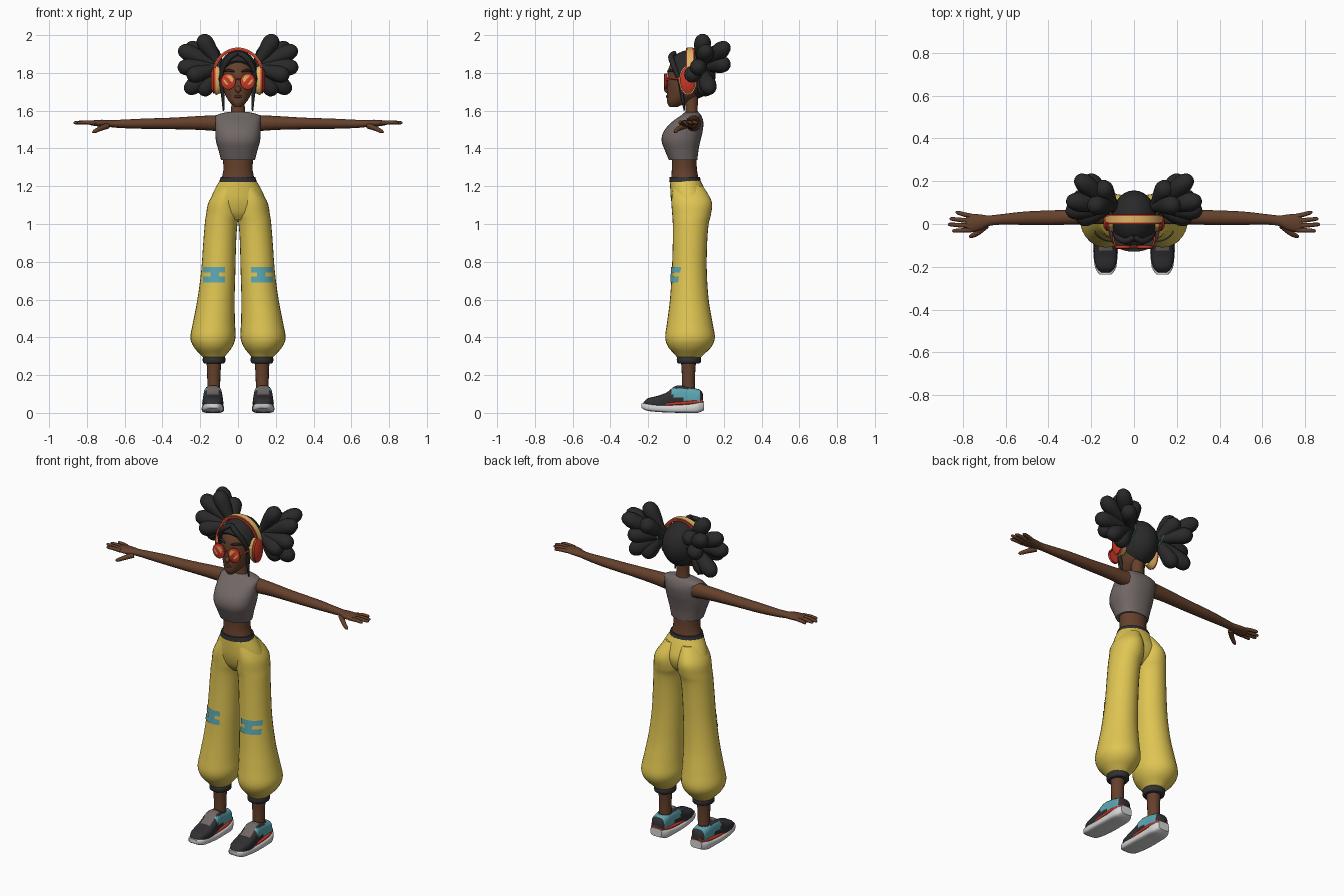
import bpy, bmesh, math
from mathutils import Vector

if "Cube" in bpy.data.objects:
    bpy.data.objects.remove(bpy.data.objects["Cube"])


def material(name, *rgb):
    m = bpy.data.materials.new(name)
    m.diffuse_color = (*rgb, 1)
    m.use_nodes = True
    m.node_tree.nodes["Principled BSDF"].inputs["Base Color"].default_value = m.diffuse_color
    return m


SKIN = material("brown skin", .13, .052, .025)
LIP = material("dark lip", .07, .02, .014)
HAIR = material("black hair", .022, .022, .022)
YELLOW = material("yellow cloth", .74, .56, .085)
GREY = material("grey cloth", .165, .137, .13)
DARK = material("charcoal cloth", .03, .03, .034)
TEAL = material("teal", .11, .39, .45)
RED = material("red", .6, .04, .02)
GOLD = material("gold", .75, .46, .13)
WHITE = material("white rubber", .66, .66, .66)


def finish(name, bm, mats, rule=None, mirror=False):
    """Turn a bmesh into an object, optionally mirrored across x."""
    if not isinstance(mats, (list, tuple)):
        mats = [mats]
    bmesh.ops.recalc_face_normals(bm, faces=bm.faces)
    for f in bm.faces:
        f.smooth = True
        if rule:
            f.material_index = rule(f.calc_center_median())
    me = bpy.data.meshes.new(name)
    bm.to_mesh(me)
    bm.free()
    for m in mats:
        me.materials.append(m)
    ob = bpy.data.objects.new(name, me)
    bpy.context.collection.objects.link(ob)
    if mirror:
        ob.modifiers.new("Mirror", 'MIRROR').use_mirror_merge = False
    return ob


def refine(rows, k=4):
    """Catmull-Rom interpolation of table rows."""
    out = []
    for i in range(len(rows) - 1):
        p0, p1, p2 = rows[max(i - 1, 0)], rows[i], rows[i + 1]
        p3 = rows[min(i + 2, len(rows) - 1)]
        for j in range(k):
            t = j / k
            out.append(tuple(b + .5 * t * (c - a + t * (2 * a - 5 * b + 4 * c - d + t * (3 * (b - c) + d - a)))
                             for a, b, c, d in zip(p0, p1, p2, p3)))
    return out + [tuple(rows[-1])]


def bridge(bm, rings, caps=True):
    vs = [[bm.verts.new(p) for p in r] for r in rings]
    n = len(vs[0])
    for a, b in zip(vs, vs[1:]):
        for i in range(n):
            bm.faces.new((a[i], a[(i + 1) % n], b[(i + 1) % n], b[i]))
    if caps:
        bm.faces.new(vs[0])
        bm.faces.new(vs[-1])


def loft(name, rows, mats, axis='z', n=24, p=1.0, k=4, **kw):
    """Rows are (position on axis, u min, u max, v min, v max)."""
    def power(c):
        return math.copysign(abs(c) ** p, c)
    rings = []
    for t, u0, u1, v0, v1 in refine(rows, k):
        ring = []
        for i in range(n):
            a = math.tau * i / n
            u = (u0 + u1) / 2 + (u1 - u0) / 2 * power(math.cos(a))
            v = (v0 + v1) / 2 + (v1 - v0) / 2 * power(math.sin(a))
            ring.append({'z': (u, v, t), 'x': (t, u, v), 'y': (u, t, v)}[axis])
        rings.append(ring)
    bm = bmesh.new()
    bridge(bm, rings)
    return finish(name, bm, mats, **kw)


def tubes(name, paths, mat, n=10, k=3, mirror=True):
    """Each path is a list of (x, y, z, radius)."""
    bm = bmesh.new()
    for path in paths:
        rows = refine(path, k)
        pts = [Vector(r[:3]) for r in rows]
        rings = []
        for i, c in enumerate(pts):
            d = pts[min(i + 1, len(pts) - 1)] - pts[max(i - 1, 0)]
            q = d.to_track_quat('Z', 'Y')
            rings.append([c + q @ Vector((math.cos(math.tau * j / n), math.sin(math.tau * j / n), 0)) * max(rows[i][3], .001)
                          for j in range(n)])
        bridge(bm, rings)
    return finish(name, bm, mat, mirror=mirror)


def ball(name, c, r, mat, mirror=False, cut=None):
    bm = bmesh.new()
    bmesh.ops.create_uvsphere(bm, u_segments=28, v_segments=18, radius=1)
    for v in bm.verts:
        v.co = Vector(v.co[i] * r[i] + c[i] for i in range(3))
    if cut:
        res = bmesh.ops.bisect_plane(bm, geom=bm.verts[:] + bm.edges[:] + bm.faces[:], plane_co=cut[0], plane_no=cut[1], clear_inner=True)
        bmesh.ops.contextual_create(bm, geom=[e for e in res['geom_cut'] if isinstance(e, bmesh.types.BMEdge)])
    return finish(name, bm, mat, mirror=mirror)


# Trousers: pelvis, two legs, waistband, cuffs
loft("trouser_hips", [(1.24, -.09, .09, -.085, .072), (1.18, -.125, .125, -.083, .1), (1.12, -.148, .148, -.078, .118),
                      (1.06, -.15, .15, -.06, .1), (1.02, -.12, .12, -.03, .06)], YELLOW, n=32)
LEG = [(1.2, .0, .1, -.07, .09), (1.12, -.005, .154, -.077, .136), (1.05, -.008, .169, -.073, .132), (1.0, .003, .176, -.07, .12),
       (.9, .01, .184, -.07, .112), (.75, .014, .195, -.075, .11), (.6, .018, .215, -.085, .12), (.48, .016, .238, -.1, .14),
       (.4, .013, .252, -.11, .153), (.35, .03, .235, -.095, .135), (.31, .06, .2, -.06, .095), (.285, .08, .175, -.04, .07)]
loft("trouser_leg", LEG, YELLOW, n=28, mirror=True)
loft("waistband", [(1.222, -.1, .1, -.089, .079), (1.248, -.092, .092, -.086, .074)], DARK, k=1)
loft("trouser_cuff", [(.262, .076, .178, -.04, .07), (.268, .068, .186, -.048, .078), (.295, .068, .186, -.048, .078),
                      (.305, .08, .175, -.04, .07)], DARK, k=2, mirror=True)

# Knee patches that follow the front of each leg
ROWS = refine(LEG)


def leg_front(x, z):
    for a, b in zip(ROWS, ROWS[1:]):
        if b[0] <= z <= a[0]:
            t = (a[0] - z) / (a[0] - b[0])
            _, x0, x1, y0, y1 = (m + t * (q - m) for m, q in zip(a, b))
            s = (2 * x - x0 - x1) / (x1 - x0)
            return (y0 + y1) / 2 - (y1 - y0) / 2 * math.sqrt(max(0, 1 - s * s)) - .005


bm = bmesh.new()
for xa, xb, za, zb in [(.07, .185, .742, .772), (.07, .185, .69, .722), (.1, .145, .722, .742)]:
    cols = [[bm.verts.new((x, leg_front(x, z), z)) for z in (za, (za + zb) / 2, zb)]
            for x in (xa + (xb - xa) * i / 12 for i in range(13))]
    for a, b in zip(cols, cols[1:]):
        for j in (0, 1):
            bm.faces.new((a[j], b[j], b[j + 1], a[j + 1]))
finish("knee_patch", bm, TEAL, mirror=True)

# Torso and neck
loft("waist", [(1.23, -.09, .09, -.08, .068), (1.29, -.077, .077, -.075, .058), (1.36, -.083, .083, -.075, .055)], SKIN)
loft("crop_top", [(1.338, -.09, .09, -.09, .06), (1.39, -.103, .103, -.112, .066), (1.44, -.117, .117, -.129, .076),
                  (1.49, -.12, .12, -.118, .088), (1.54, -.12, .12, -.075, .092), (1.575, -.116, .116, -.026, .08),
                  (1.592, -.06, .06, -.006, .066)], GREY, n=32, p=.85)
loft("neck", [(1.56, -.05, .05, -.015, .07), (1.6, -.037, .037, -.003, .062), (1.7, -.035, .035, -.01, .065)], SKIN)

# Arms and hands
loft("arm", [(.09, -.002, .08, 1.49, 1.577), (.2, 0, .072, 1.498, 1.572), (.35, -.004, .065, 1.502, 1.563), (.5, -.004, .059, 1.504, 1.558),
             (.62, -.003, .046, 1.508, 1.552), (.68, -.01, .04, 1.513, 1.55), (.72, -.03, .045, 1.515, 1.552),
             (.765, -.038, .048, 1.52, 1.549), (.785, -.034, .046, 1.525, 1.545)], SKIN, axis='x', n=16, mirror=True)
tubes("fingers", [[(.76, y, 1.535, .011), (.5 * (.76 + tx), (y + ty) / 2, 1.538, .0105), (tx - .008, ty, 1.536, .008), (tx, ty, 1.535, .002)]
                  for y, tx, ty in [(.037, .835, .054), (.014, .862, .024), (-.009, .87, -.002), (-.028, .85, -.032)]]
      + [[(.69, -.005, 1.52, .016), (.73, -.04, 1.505, .013), (.76, -.056, 1.49, .01), (.772, -.06, 1.486, .002)]], SKIN, n=8)

# Ankles and shoes
loft("ankle", [(.09, .095, .163, -.022, .048), (.2, .093, .163, -.022, .048), (.29, .086, .168, -.028, .055)], SKIN, n=16, mirror=True)
C = .133


def shoe_rows(rows):
    return [(y, C - w, C + w, a, b) for y, w, a, b in rows]


def upper_rule(c):
    if abs(c.x - C) < .026 and -.12 < c.y < -.03 and c.z > .08:
        return 2
    return 1 if -.075 < c.y < .075 and .06 < c.z < .128 and c.z > .085 - c.y * .4 - .02 else 0


loft("shoe_upper", shoe_rows([(-.226, .022, .03, .056), (-.2, .044, .025, .078), (-.15, .054, .02, .09), (-.1, .053, .02, .11),
                              (-.055, .049, .02, .143), (0, .046, .02, .142), (.045, .046, .02, .13), (.075, .042, .02, .122), (.09, .028, .025, .1)]),
     [DARK, TEAL, GREY], axis='y', n=28, p=.65, rule=upper_rule, mirror=True)
loft("shoe_sole", shoe_rows([(-.235, .028, .026, .05), (-.2, .05, .01, .05), (-.1, .059, .002, .043), (0, .058, 0, .046),
                             (.06, .055, 0, .056), (.095, .036, .014, .062)]), WHITE, axis='y', p=.5, mirror=True)
loft("shoe_stripe", shoe_rows([(-.13, .05, .035, .052), (-.05, .056, .04, .06), (.03, .054, .045, .066), (.09, .036, .05, .074)]),
     RED, axis='y', p=.5, mirror=True)

# Head and face
loft("head", [(1.62, -.018, .018, -.088, -.045), (1.645, -.044, .044, -.1, .01), (1.68, -.066, .066, -.1, .06), (1.73, -.082, .082, -.1, .095),
              (1.78, -.088, .088, -.099, .12), (1.83, -.088, .088, -.09, .125), (1.875, -.068, .068, -.062, .1), (1.9, -.03, .03, -.02, .06)],
     SKIN, n=28)
ball("nose", (0, -.1, 1.712), (.015, .016, .018), SKIN)
ball("lips", (0, -.097, 1.675), (.022, .009, .009), LIP)
tubes("eyebrow", [[(.02, -.096, 1.806, .004), (.05, -.086, 1.814, .007), (.076, -.062, 1.806, .003)]], HAIR, n=8)

# Hair: cap, fringe strands, two bunches of locks with ties
ball("hair_cap", (0, .025, 1.79), (.106, .132, .132), HAIR, cut=((0, -.09, 1.872), (0, .8, .6)))
tubes("fringe", [[(.0, -.06, 1.905, .012), (.04, -.08, 1.885, .015), (.078, -.062, 1.83, .014), (.09, -.035, 1.76, .01),
                  (.08, -.02, 1.68, .01), (.077, -.008, 1.6, .004)]], HAIR)
ROOT = Vector((.09, .08, 1.83))
TIPS = [(.2, .09, 2.0), (.27, .22, 1.95), (.315, .11, 1.93), (.32, .06, 1.83), (.28, .13, 1.70), (.2, .11, 1.685),
        (.23, .225, 1.85), (.27, .02, 1.78), (.16, .19, 1.93)]
SHAPE = [(0, .022), (.25, .028), (.5, .039), (.75, .045), (.9, .036), (.97, .021), (1, .002)]
tubes("hair_locks", [[(*ROOT.lerp(Vector(t), s), r) for s, r in SHAPE] for t in TIPS], HAIR, n=12)
tubes("hair_tie", [[(.1 + .012 * math.sin(a), .08 + .05 * math.cos(a), 1.83 + .05 * math.sin(a), .004)
                    for a in (math.tau * i / 16 for i in range(17))]], TEAL, n=6, k=1)

# Headphones: cups, cushions, and a gold band with red edges
loft("ear_cup", [(.112, -.032, .052, 1.69, 1.832), (.13, -.032, .052, 1.69, 1.832), (.142, -.015, .035, 1.715, 1.805)],
     RED, axis='x', n=28, k=1, mirror=True)
loft("ear_cushion", [(.085, -.028, .048, 1.698, 1.824), (.113, -.037, .057, 1.684, 1.838), (.118, -.037, .057, 1.684, 1.838)],
     GOLD, axis='x', n=28, k=1, mirror=True)


def band(name, y0, y1, r0, r1, mat):
    bm = bmesh.new()
    rings = []
    for i in range(33):
        a = math.pi * i / 32
        c, s = math.cos(a), math.sin(a)
        rings.append([(c * (.122 + r), y, 1.79 + s * (.13 + r)) for r, y in ((r0, y0), (r1, y0), (r1, y1), (r0, y1))])
    bridge(bm, rings)
    finish(name, bm, mat)


band("headband", .006, .038, 0, .014, GOLD)
band("headband_edge_front", .0, .007, -.002, .011, RED)
band("headband_edge_back", .037, .044, -.002, .011, RED)

# Glasses: lenses with gold glints, bridge and temples
loft("lens", [(-.116, .018, .084, 1.718, 1.792), (-.112, .012, .09, 1.712, 1.798), (-.1, .014, .088, 1.714, 1.796)],
     RED, axis='y', n=28, k=1, mirror=True)
bm = bmesh.new()
for pts in [((.03, 1.748), (.062, 1.785), (.038, 1.785), (.024, 1.77)), ((.05, 1.738), (.062, 1.738), (.078, 1.758), (.078, 1.772))]:
    bm.faces.new([bm.verts.new((x, -.118, z)) for x, z in pts])
bmesh.ops.solidify(bm, geom=bm.faces[:], thickness=.003)
finish("lens_glint", bm, GOLD, mirror=True)
tubes("glasses_frame", [[(0, -.112, 1.768, .004), (.02, -.11, 1.766, .004)],
                        [(.086, -.106, 1.765, .005), (.096, -.07, 1.768, .005), (.1, 0, 1.77, .005)]], RED, n=8)

# Smooth shading that keeps hard edges
bpy.ops.object.select_all(action='SELECT')
bpy.context.view_layer.objects.active = bpy.context.selected_objects[0]
bpy.ops.object.shade_smooth_by_angle(angle=math.radians(50))
